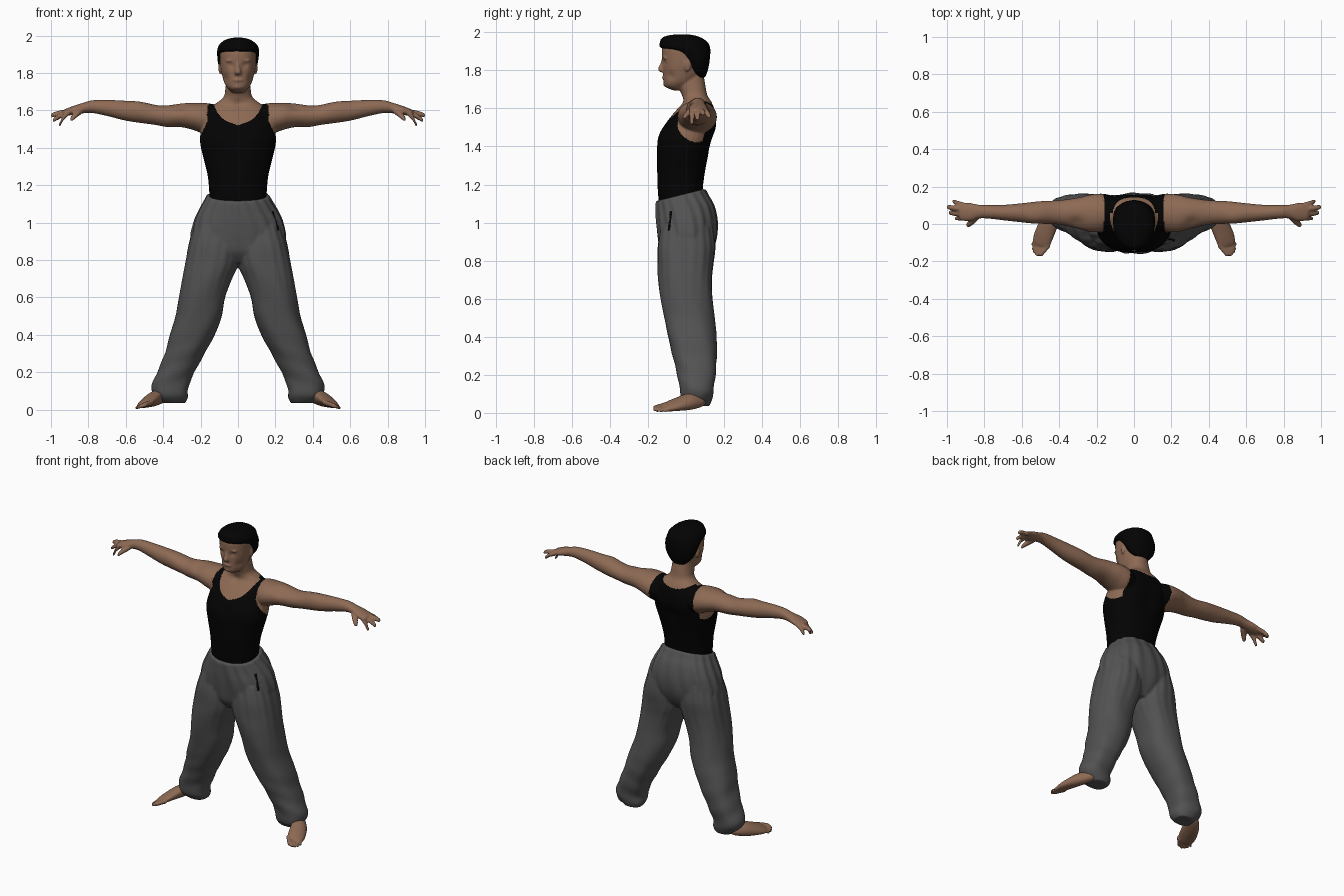
import bpy, bmesh, math
from mathutils import Vector, Matrix

X, Y, Z = Vector((1, 0, 0)), Vector((0, 1, 0)), Vector((0, 0, 1))


def material(name, rgb):
    m = bpy.data.materials.new(name)
    m.diffuse_color = (*rgb, 1)
    return m


skin = material("skin", (0.27, 0.145, 0.09))
black_hair = material("black hair", (0.001, 0.001, 0.001))
black_cloth = material("black cloth", (0.001, 0.001, 0.001))
grey_cloth = material("grey cloth", (0.085, 0.085, 0.085))


def spline(rows, steps):
    """Catmull-Rom interpolation of section tuples."""
    out = []
    for i in range(len(rows) - 1):
        p = [rows[max(i - 1, 0)], rows[i], rows[i + 1], rows[min(i + 2, len(rows) - 1)]]
        for s in range(steps):
            t = s / steps
            out.append([0.5 * (2 * b + (c - a) * t + (2 * a - 5 * b + 4 * c - d) * t * t
                               + (3 * b - a - 3 * c + d) * t ** 3) for a, b, c, d in zip(*p)])
    return out + [list(rows[-1])]


def loft(bm, rows, u, v, sides=32, steps=5, power=1.0, mirror=False, fold=None):
    """Closed tube through rows of (x, y, z, half size along u, half size along v)."""
    for sx in ((1, -1) if mirror else (1,)):
        rings = []
        for x, y, z, a, b in spline(rows, steps):
            ring = []
            for k in range(sides):
                t = math.tau * k / sides
                c, s = math.cos(t), math.sin(t)
                f = fold(t, z) if fold else 1
                co = Vector((x, y, z)) + u * (a * f * math.copysign(abs(c) ** power, c)) \
                    + v * (b * f * math.copysign(abs(s) ** power, s))
                ring.append(bm.verts.new((co.x * sx, co.y, co.z)))
            rings.append(ring)
        for r, q in zip(rings, rings[1:]):
            for k in range(sides):
                n = (k + 1) % sides
                bm.faces.new((r[k], r[n], q[n], q[k]))
        bm.faces.new(rings[0][::-1])
        bm.faces.new(rings[-1])


def upright(rows):
    """Rows of (z, centre y, half width, half depth) on the centre line."""
    return [(0, y, z, a, b) for z, y, a, b in rows]


def blob(bm, centre, size):
    for sx in (1, -1):
        m = Matrix.Translation((centre[0] * sx, centre[1], centre[2])) @ Matrix.Diagonal((*size, 1))
        bmesh.ops.create_uvsphere(bm, u_segments=20, v_segments=12, radius=1, matrix=m)
        if centre[0] == 0:
            break


def finish(bm, name, mats, voxel, smooth, rule=None, dents=()):
    """Fuse the overlapping tubes into one skin, model soft dents, then colour by rule."""
    bmesh.ops.recalc_face_normals(bm, faces=bm.faces)
    me = bpy.data.meshes.new(name)
    bm.to_mesh(me)
    bm.free()
    ob = bpy.data.objects.new(name, me)
    bpy.context.collection.objects.link(ob)
    r = ob.modifiers.new("fuse", 'REMESH')
    r.mode, r.voxel_size = 'VOXEL', voxel
    s = ob.modifiers.new("soften", 'SMOOTH')
    s.factor, s.iterations = 0.5, smooth
    dg = bpy.context.evaluated_depsgraph_get()
    new = bpy.data.meshes.new_from_object(ob.evaluated_get(dg))
    ob.modifiers.clear()
    ob.data = new
    new.name = name
    for v in new.vertices:
        for (cx, cy, cz), rad, (dx, dy, dz) in dents:
            side = -1 if v.co.x < 0 else 1
            d2 = (abs(v.co.x) - cx) ** 2 + (v.co.y - cy) ** 2 + (v.co.z - cz) ** 2
            w = math.exp(-d2 / rad ** 2)
            if w > 0.01:
                v.co += Vector((dx * side, dy, dz)) * w
    new.materials.clear()
    for m in mats:
        new.materials.append(m)
    for p in new.polygons:
        p.use_smooth = True
        p.material_index = rule(p.center) if rule else 0
    return ob


# --- body: torso, neck, head, arms and hands, with the vest painted on ---
bm = bmesh.new()
loft(bm, upright([(1.05, -.02, .148, .115), (1.15, -.03, .153, .117), (1.25, -.027, .162, .124),
                  (1.35, -.018, .186, .134), (1.43, -.005, .203, .143), (1.50, .018, .198, .137),
                  (1.56, .038, .188, .115), (1.60, .052, .168, .095), (1.635, .058, .122, .075),
                  (1.67, .045, .078, .067), (1.72, .03, .067, .072), (1.79, .02, .06, .07)]),
     X, Y, power=.88)
loft(bm, upright([(1.695, -.03, .03, .04), (1.715, -.045, .052, .066), (1.74, -.035, .070, .083),
                  (1.78, -.02, .083, .1), (1.82, -.015, .092, .107), (1.87, -.008, .097, .119),
                  (1.92, -.01, .096, .115), (1.95, -.012, .075, .09), (1.967, -.012, .03, .04)]),
     X, Y, power=.92)
loft(bm, upright([(1.87, -.115, .008, .01), (1.835, -.121, .011, .014),
                  (1.805, -.129, .018, .019), (1.79, -.122, .016, .012)]), X, Y, sides=16)
blob(bm, (0, -.112, 1.762), (.03, .015, .009))      # lips
blob(bm, (0, -.103, 1.728), (.026, .017, .016))     # chin
blob(bm, (.036, -.107, 1.866), (.03, .016, .010))   # brows
blob(bm, (.094, .008, 1.825), (.011, .018, .032))   # ears
loft(bm, [(.08, .06, 1.55, .07, .07), (.16, .06, 1.553, .1, .085), (.23, .057, 1.566, .1, .074),
          (.30, .058, 1.574, .083, .064), (.40, .062, 1.572, .065, .053), (.50, .062, 1.585, .06, .055),
          (.60, .060, 1.598, .051, .053), (.70, .061, 1.613, .041, .043), (.78, .065, 1.62, .036, .034),
          (.83, .066, 1.612, .037, .028), (.88, .064, 1.60, .049, .024), (.925, .066, 1.588, .046, .018),
          (.935, .066, 1.586, .034, .013)], Y, Z, mirror=True)
# fingers as (base y, tip x, tip y, tip z), then the thumb
for by, tx, ty, tz in ((.098, .970, .120, 1.555), (.078, 1.0, .09, 1.570),
                       (.053, .990, .06, 1.545), (.032, .957, .03, 1.522)):
    loft(bm, [(.90, by, 1.592, .0145, .0145), ((.91 + tx) / 2, (by + ty) / 2, (1.60 + tz) / 2, .015, .015),
              (tx - .006, ty, tz + .004, .0125, .0125), (tx, ty, tz, .008, .008)], Y, Z, sides=12, mirror=True)
loft(bm, [(.84, .045, 1.60, .02, .02), (.865, .015, 1.58, .018, .018), (.885, -.004, 1.56, .0145, .0145),
          (.893, -.014, 1.548, .008, .008)], Vector((.7, .7, 0)), Z, sides=12, mirror=True)


def vest(c):
    x, y, z = abs(c.x), c.y, c.z
    drop = min(1, max(0, (1.63 - z) / .12))
    edge = .158 + (.05 if y < .06 else .012) * drop
    arm_hole = x > .165 and ((y - .055) / .105) ** 2 + ((z - 1.545) / .122) ** 2 < 1
    if (arm_hole and x > edge - .03) or (z > 1.46 and x > edge):
        return 0
    neck = 1.52 + .3 * x + 250 * x ** 4 if y < .06 else 1.615 + 2.2 * x * x
    return 0 if z > neck else 1


finish(bm, "body", [skin, black_cloth], .0055, 4, vest, dents=(
    ((.036, -.115, 1.842), .017, (0, .008, 0)),       # eye sockets
    ((.065, -.08, 1.77), .022, (-.004, .006, 0)),     # cheeks
    ((.09, -.11, 1.46), .06, (0, -.012, 0)),          # chest
    ((0, -.12, 1.45), .03, (0, .010, 0)),             # breastbone
    ((0, .16, 1.42), .05, (0, -.012, 0)),             # spine
    ((.09, .15, 1.52), .06, (0, .008, 0)),            # shoulder blades
    ((0, -.03, 1.63), .022, (0, .010, 0)),            # throat notch
    ((.31, .0, 1.63), .04, (0, .006, -.010)),         # shoulder muscle edge
    ((.38, .05, 1.52), .05, (0, 0, -.006)),           # upper arm
    ((.53, .03, 1.64), .05, (0, -.006, .005)),        # forearm
))

# --- hair cap ---
bm = bmesh.new()
loft(bm, upright([(1.762, .075, .045, .025), (1.80, .062, .083, .053), (1.84, .055, .103, .068),
                  (1.875, .043, .110, .083), (1.900, .025, .112, .103), (1.920, -.004, .112, .130),
                  (1.945, -.01, .105, .127), (1.968, -.02, .083, .108), (1.982, -.024, .055, .075),
                  (1.989, -.02, .02, .03)]),
     X, Y, power=.96, fold=lambda t, z: 1 + .012 * math.sin(13 * t + 40 * z))
finish(bm, "hair", [black_hair], .006, 2)

# --- trousers: hips and two loose legs ---
bm = bmesh.new()


def pleats(t, z):
    hip = .026 * math.sin(17 * t + 2 * math.sin(6 * z)) * min(1, max(0, (z - .55) * 2))
    calf = .035 * math.sin(55 * z + 2 * t) * max(0, 1 - z / .45)
    return 1 + hip + calf + .012 * math.sin(5 * t + 14 * z)


def span(z, x0, x1, y0, y1):
    return ((x0 + x1) / 2, (y0 + y1) / 2, z, (x1 - x0) / 2, (y1 - y0) / 2)


loft(bm, [span(*r) for r in (
    (.785, -.06, .06, -.09, .09), (.84, -.18, .18, -.132, .13), (.91, -.25, .25, -.147, .157),
    (1.0, -.238, .238, -.156, .165), (1.07, -.207, .207, -.157, .148), (1.12, -.18, .18, -.157, .118),
    (1.15, -.166, .166, -.156, .102))], X, Y, sides=72, power=.88, fold=pleats)
for v in bm.verts:                                    # waist rises toward the back
    v.co.z += max(0, v.co.z - 1) / .15 * .25 * (v.co.y + .01)
loft(bm, [span(*r) for r in (
    (.98, .0, .235, -.13, .14), (.88, -.005, .264, -.148, .152), (.78, .0, .284, -.148, .143),
    (.70, .033, .298, -.145, .137), (.60, .068, .315, -.133, .14), (.50, .086, .333, -.115, .15),
    (.40, .125, .365, -.095, .16), (.30, .18, .392, -.07, .163), (.20, .232, .432, -.045, .156),
    (.12, .265, .462, -.032, .145), (.07, .265, .448, -.02, .135), (.035, .285, .40, .01, .125))],
     X, Y, sides=72, power=.85, mirror=True, fold=pleats)


def pocket(c):
    return 1 if .96 < c.z < 1.06 and c.x > 0 and abs(c.y + .085 - .1 * (c.z - 1.0)) < .006 else 0


finish(bm, "trousers", [grey_cloth, black_cloth], .0075, 4, pocket)

# --- bare feet turned outward, rolled onto the outer edge ---
bm = bmesh.new()
across = Vector((.92, .30, -.25))
loft(bm, [(.395, .10, .066, .02, .02), (.41, .075, .066, .04, .034), (.446, .02, .060, .050, .042),
          (.478, -.05, .044, .054, .031), (.495, -.10, .032, .050, .021), (.499, -.12, .027, .043, .015)],
     across, Z, mirror=True)
for i, (tx, ty, tz) in enumerate(((.500, -.163, .026), (.516, -.163, .020), (.528, -.149, .016),
                                  (.536, -.131, .013), (.541, -.108, .011))):
    base = Vector((.492, -.103, .030)) + across * (-.036 + .018 * i)
    r = .0155 - .0013 * i
    loft(bm, [(*base, r, r), (tx, ty, tz, r * .95, r * .85), (tx + .003, ty - .007, tz - .002, r * .5, r * .5)],
         across, Z, sides=12, mirror=True)
finish(bm, "feet", [skin], .005, 3)
